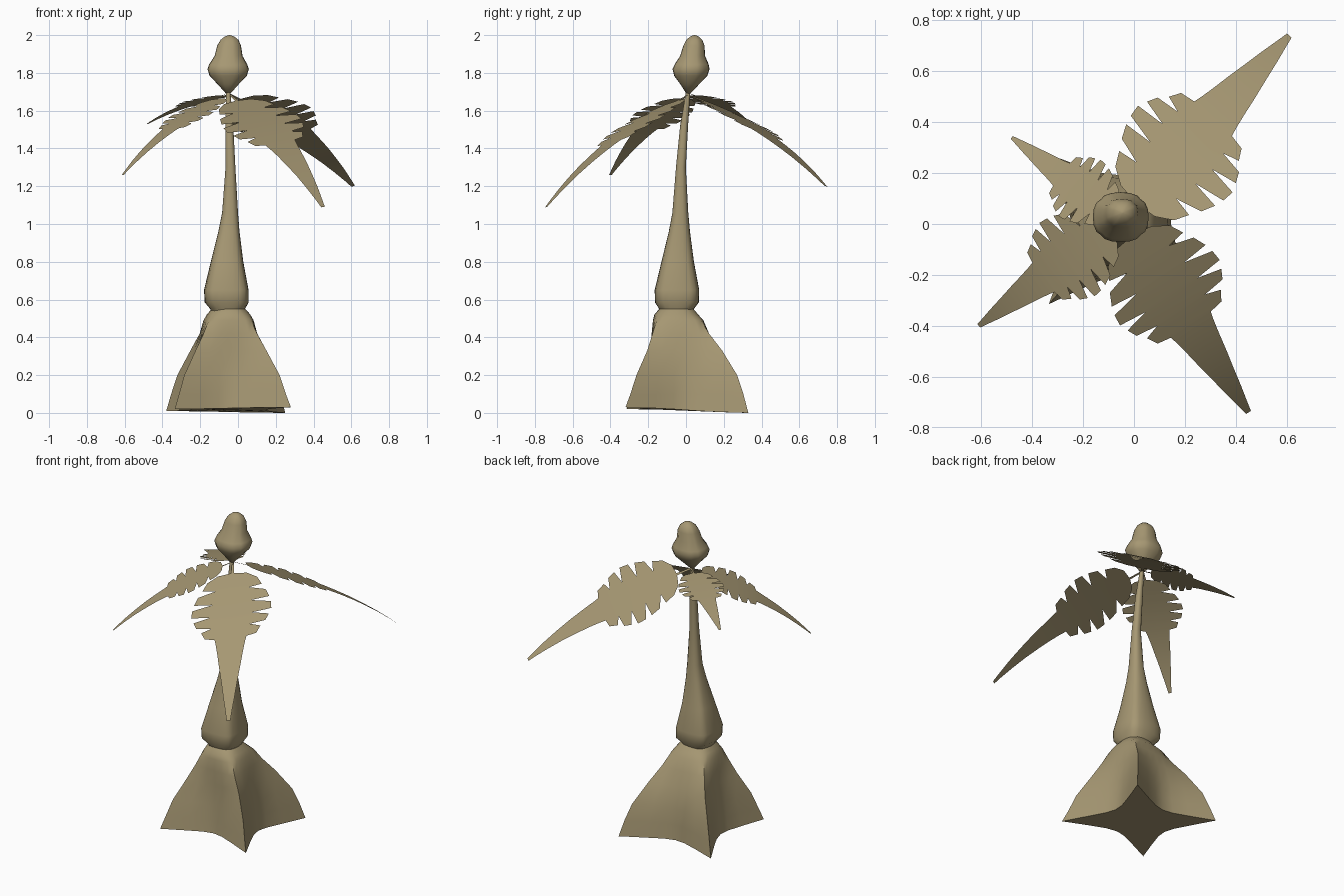
import bpy, bmesh, math
from mathutils import Vector

if "Cube" in bpy.data.objects:
    bpy.data.objects.remove(bpy.data.objects["Cube"])

tan = bpy.data.materials.new("tan")
tan.diffuse_color = (0.38, 0.31, 0.17, 1)
tan.use_nodes = True
tan.node_tree.nodes["Principled BSDF"].inputs["Base Color"].default_value = tan.diffuse_color


def finish(bm, name, angle=40):
    bmesh.ops.recalc_face_normals(bm, faces=bm.faces)
    me = bpy.data.meshes.new(name)
    bm.to_mesh(me)
    bm.free()
    me.materials.append(tan)
    ob = bpy.data.objects.new(name, me)
    bpy.context.collection.objects.link(ob)
    bpy.ops.object.select_all(action='DESELECT')
    ob.select_set(True)
    bpy.context.view_layer.objects.active = ob
    bpy.ops.object.shade_smooth_by_angle(angle=math.radians(angle))


def ring(corners, centre, sag, n=6):
    # four corners joined by sides pulled in (sag > 0) or bulged out (sag < 0)
    pts = []
    for i in range(4):
        a, b = corners[i], corners[(i + 1) % 4]
        for k in range(n):
            s = k / n
            p = a.lerp(b, s)
            f = 1 - sag * 4 * s * (1 - s)
            pts.append(Vector((centre.x + (p.x - centre.x) * f,
                               centre.y + (p.y - centre.y) * f, p.z)))
    return pts


def loft(name, rings, angle=40):
    bm = bmesh.new()
    loops = [[bm.verts.new(p) for p in r] for r in rings]
    for lo, hi in zip(loops, loops[1:]):
        n = len(lo)
        for i in range(n):
            bm.faces.new((lo[i], lo[(i + 1) % n], hi[(i + 1) % n], hi[i]))
    bm.faces.new(loops[0])
    bm.faces.new(loops[-1])
    finish(bm, name, angle)


def square(x, y, z, r, sag, sx=1.0):
    h = r / (1 - sag)
    c = [Vector((x + a * h * sx, y + b * h, z)) for a, b in ((1, -1), (1, 1), (-1, 1), (-1, -1))]
    return ring(c, Vector((x, y, z)), sag)


# flared four-cornered root skirt
foot = [Vector(p) for p in ((.28, -.32, .03), (.25, .33, 0), (-.38, .29, .01), (-.335, -.315, .02))]
rings = []
for z, t, sag, cy in ((0, 1, .38, 0), (.1, .92, .35, 0), (.2, .82, .29, 0), (.33, .61, .14, -.01),
                      (.42, .46, -.04, -.03), (.49, .36, -.18, -.04), (.52, .29, -.28, -.05),
                      (.55, .21, -.38, -.05)):
    cen = Vector((-.052, cy, z))
    cor = [Vector((cen.x + (p.x + .052) * t, cy + p.y * t, p.z if z == 0 else z)) for p in foot]
    rings.append(ring(cor, cen, sag))
loft("root_skirt", rings)

# leaning trunk
loft("trunk", [square(*v) for v in (
    (-.055, -.05, .52, .085, -.35), (-.055, -.05, .55, .092, -.3), (-.06, -.048, .585, .116, -.2),
    (-.062, -.048, .65, .118, -.2), (-.058, -.044, .8, .086, -.24), (-.048, -.035, .96, .056, -.3),
    (-.042, -.03, 1.06, .042, -.36), (-.04, -.027, 1.3, .026, -.4), (-.046, -.01, 1.52, .021, -.4),
    (-.052, .012, 1.71, .011, -.4))], 70)

# bulb on top
loft("bulb", [square(x, y, z, r, -.4, 1.12) for x, y, z, r in (
    (-.052, .012, 1.69, .01), (-.052, .02, 1.74, .05), (-.052, .025, 1.785, .088),
    (-.052, .027, 1.82, .098), (-.052, .03, 1.845, .09), (-.05, .035, 1.89, .066),
    (-.047, .042, 1.945, .056), (-.045, .044, 1.975, .042), (-.045, .045, 1.993, .022),
    (-.045, .045, 2.0, .004))], 60)

# notched leaf outline: distance along the rib, half width
outline = [(0, .008), (.05, .008), (.085, .01), (.095, .09), (.135, .155), (.19, .185), (.203, .105),
           (.232, .21), (.285, .235), (.297, .12), (.322, .245), (.37, .25), (.382, .13),
           (.405, .235), (.445, .215), (.457, .12), (.477, .185), (.52, .16), (.53, .1),
           (.56, .092), (.62, .08), (.7, .066), (.78, .05), (.86, .035), (.93, .02), (.97, .012)]


def leaf(name, tip, tilt):
    root = Vector((-.05, .02, 1.69))
    run = Vector((tip[0] - root.x, tip[1] - root.y, 0))
    length, drop = run.length, root.z - tip[2]
    u = run.normalized()
    v = Vector((-u.y, u.x, tilt))
    bm = bmesh.new()
    rows = []
    for s, w in outline:
        f = s / .97
        p = root + run * f - Vector((0, 0, drop * (.7 * f + .3 * f ** 3)))
        w *= length / .97
        rows.append([bm.verts.new(p + v * k * w) for k in (-1, 0, 1)])
    for a, b in zip(rows, rows[1:]):
        for k in (0, 1):
            bm.faces.new((a[k], a[k + 1], b[k + 1], b[k]))
    finish(bm, name, 50)


leaf("leaf_back_right", (.61, .74, 1.2), -.26)
leaf("leaf_front_right", (.45, -.74, 1.09), .16)
leaf("leaf_front_left", (-.61, -.4, 1.26), .04)
leaf("leaf_back_left", (-.48, .34, 1.53), .0)
